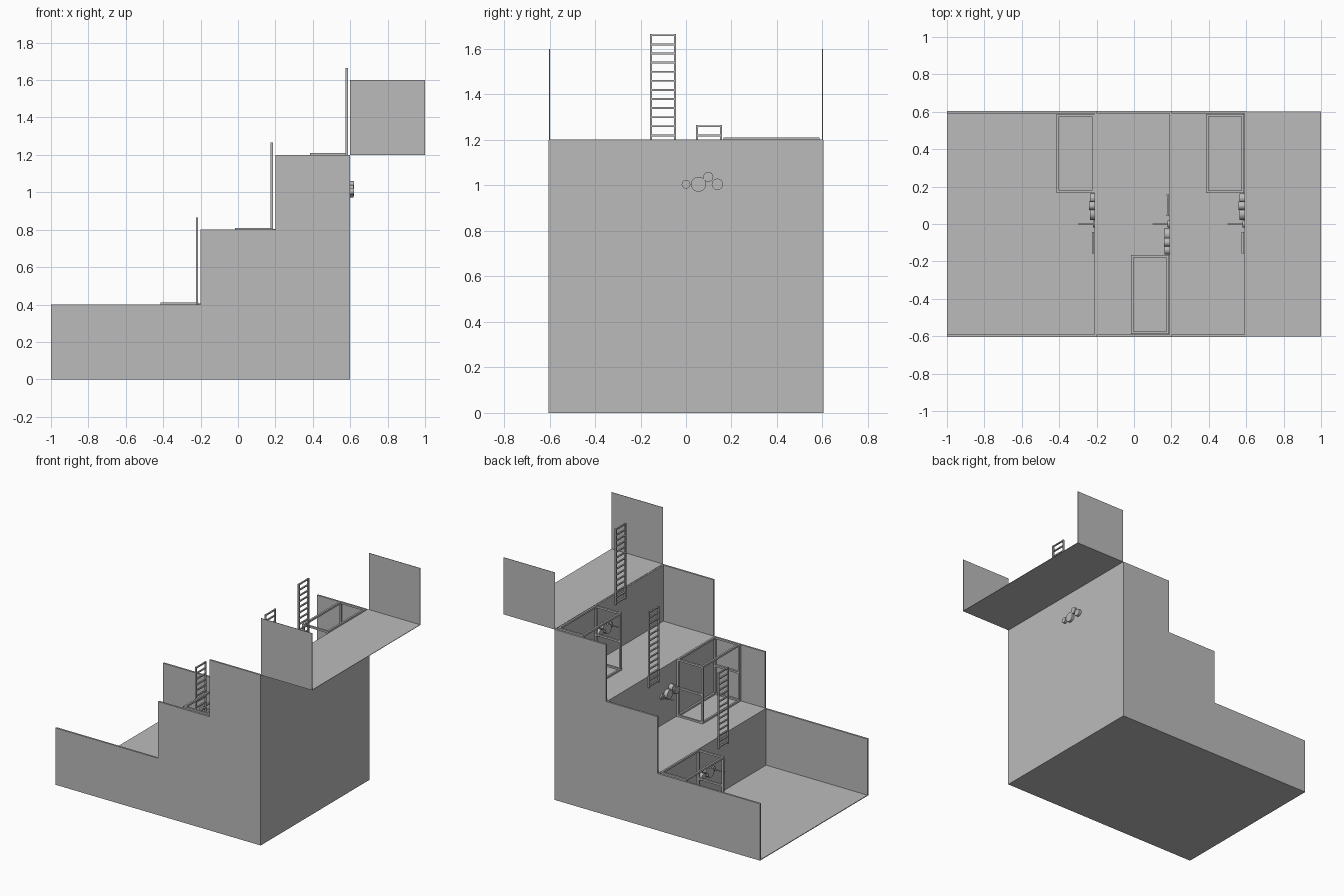
import bpy, bmesh, math
from mathutils import Matrix, Vector

if "Cube" in bpy.data.objects:
    bpy.data.objects.remove(bpy.data.objects["Cube"])

grey = bpy.data.materials.new("plain_grey")
grey.diffuse_color = (0.5, 0.5, 0.5, 1)
grey.use_nodes = True
grey.node_tree.nodes["Principled BSDF"].inputs["Base Color"].default_value = grey.diffuse_color


def finish(name, bm):
    bmesh.ops.recalc_face_normals(bm, faces=bm.faces)
    me = bpy.data.meshes.new(name)
    bm.to_mesh(me)
    bm.free()
    me.materials.append(grey)
    ob = bpy.data.objects.new(name, me)
    bpy.context.collection.objects.link(ob)
    return ob


def add_box(bm, lo, hi):
    lo, hi = Vector(lo), Vector(hi)
    size = [abs(b - a) for a, b in zip(lo, hi)]
    m = Matrix.Translation((lo + hi) / 2) @ Matrix.Diagonal((*size, 1))
    bmesh.ops.create_cube(bm, size=1, matrix=m)


def add_disc(bm, x0, x1, y, z, r, n=24):
    m = Matrix.Translation(((x0 + x1) / 2, y, z)) @ Matrix.Rotation(math.pi / 2, 4, 'Y')
    bmesh.ops.create_cone(bm, cap_ends=True, segments=n, radius1=r, radius2=r,
                          depth=x1 - x0, matrix=m)


def add_prism(bm, profile, y0, y1):
    face = bm.faces.new([bm.verts.new((x, y0, z)) for x, z in profile])
    ext = bmesh.ops.extrude_face_region(bm, geom=[face])
    verts = [v for v in ext["geom"] if isinstance(v, bmesh.types.BMVert)]
    bmesh.ops.translate(bm, verts=verts, vec=(0, y1 - y0, 0))


# Stepped floors and risers as one block
T = 0.012
bm = bmesh.new()
add_prism(bm, [(-1, 0), (0.6, 0), (0.6, 1.2), (0.59, 1.2), (0.59, 0.805), (0.19, 0.805),
               (0.19, 0.405), (-0.21, 0.405), (-0.21, 0.005), (-1, 0.005)], -0.592, 0.592)
finish("stepped_floor", bm)

# Stepped side walls
for side, name in ((-1, "front_wall"), (1, "back_wall")):
    bm = bmesh.new()
    add_prism(bm, [(-1, 0), (0.6, 0), (0.6, 1.2), (0.2, 1.2), (0.2, 0.8),
                   (-0.2, 0.8), (-0.2, 0.4), (-1, 0.4)], side * 0.591, side * 0.604)
    finish(name, bm)

# Top landing with a thin wall at each end
bm = bmesh.new()
add_box(bm, (0.6, -0.602, 1.199), (1, 0.602, 1.202))
finish("top_landing", bm)
for side, name in ((-1, "landing_front_wall"), (1, "landing_back_wall")):
    bm = bmesh.new()
    add_box(bm, (0.6, side * 0.599, 1.2), (1, side * 0.602, 1.6))
    finish(name, bm)

# Fittings on each level, mirrored in y on the middle one
for level in range(3):
    rx, z0 = -0.2 + 0.4 * level, 0.4 * level
    s = -1 if level == 1 else 1
    tag = ("lower", "middle", "upper")[level]

    # Ladder
    bm = bmesh.new()
    xa, xb = rx - 0.025, rx - 0.013
    for y in (-0.158, -0.052):
        add_box(bm, (xa, s * y, z0 + 0.33), (xb, s * (y + 0.008), z0 + 0.865))
    for i in range(14):
        z = z0 + 0.34 + 0.04 * i
        add_box(bm, (xa + 0.001, s * -0.152, z - 0.004), (xb - 0.001, s * -0.05, z + 0.004))
    finish(tag + "_ladder", bm)

    # Open corner frame: posts, rings and middle rails
    bm = bmesh.new()
    x0, x1, y0, y1, w = rx - 0.215, rx - 0.012, 0.165, 0.588, 0.013
    for x in (x0, x1 - w):
        for y in (y0, y1 - w):
            add_box(bm, (x, s * y, z0), (x + w, s * (y + w), z0 + 0.41))
    for z in (z0 + 0.004, z0 + 0.397):
        for x in (x0, x1 - w):
            add_box(bm, (x, s * (y0 + w), z), (x + w, s * (y1 - w), z + w))
    for z in (z0 + 0.004, z0 + 0.2, z0 + 0.397):
        for y in (y0, y1 - w):
            add_box(bm, (x0 + w, s * y, z), (x1 - w, s * (y + w), z + w))
    finish(tag + "_frame", bm)

    # Round wheels set through the riser
    bm = bmesh.new()
    for y, z, r, d in ((0.0, 0.205, 0.019, 0.02), (0.055, 0.205, 0.033, 0.036),
                       (0.098, 0.238, 0.022, 0.04), (0.138, 0.205, 0.025, 0.036)):
        add_disc(bm, rx - d, rx + 0.024 - r * 0.2, s * y, z0 + z, r)
    ob = finish(tag + "_wheels", bm)
    bpy.context.view_layer.objects.active = ob
    ob.select_set(True)
    bpy.ops.object.shade_smooth_by_angle()
    ob.select_set(False)

    # Thin rod sticking out of the smallest wheel
    bm = bmesh.new()
    add_disc(bm, rx - 0.1, rx - 0.01, 0, z0 + 0.205, 0.004, 8)
    finish(tag + "_rod", bm)
